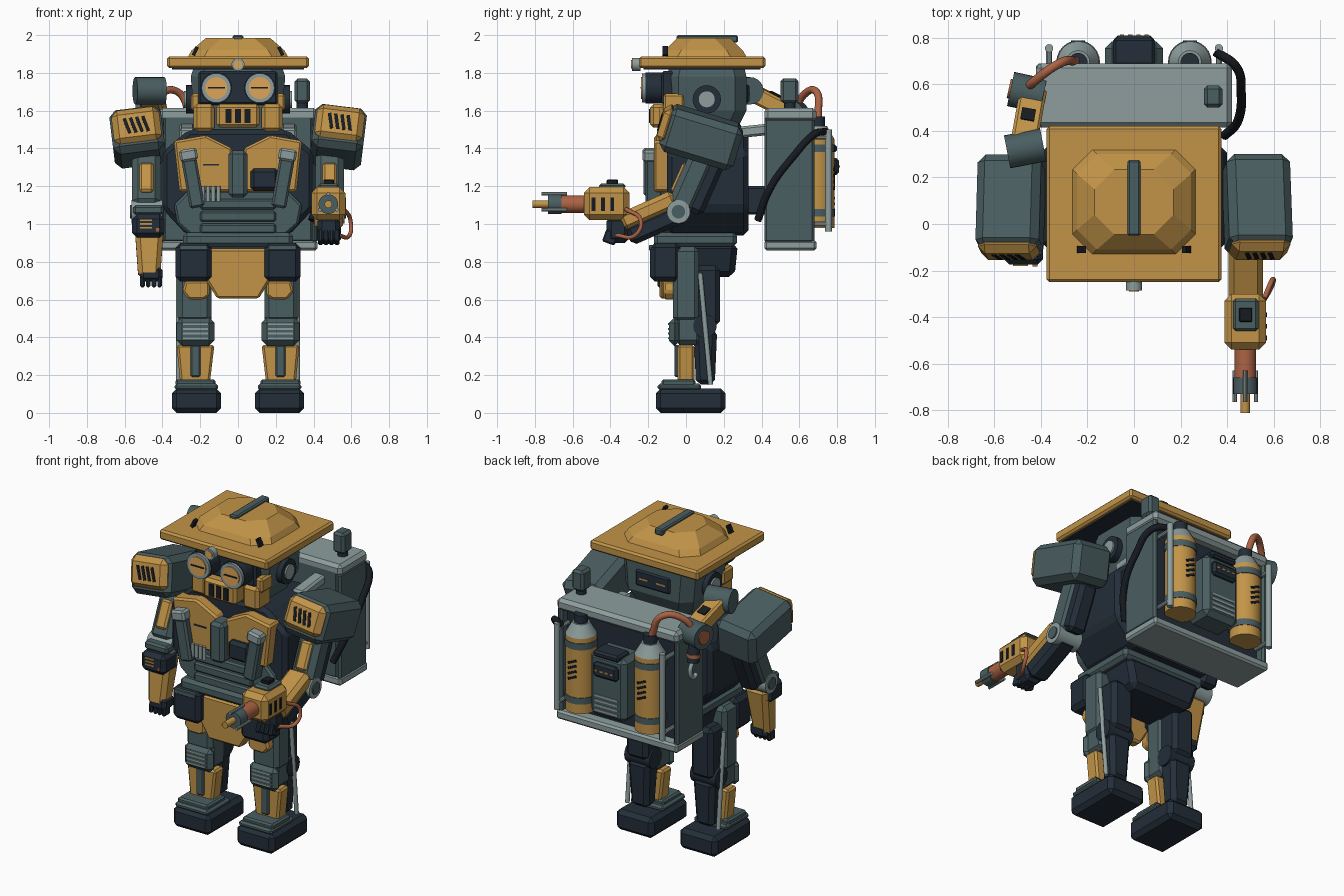
import bpy, bmesh, math
from mathutils import Matrix, Vector, Euler

if "Cube" in bpy.data.objects:
    bpy.data.objects.remove(bpy.data.objects["Cube"])


def material(name, r, g, b):
    m = bpy.data.materials.new(name)
    m.diffuse_color = [(c / 255 / 12.92 if c < 11 else ((c / 255 + 0.055) / 1.055) ** 2.4) for c in (r, g, b)] + [1]
    m.use_nodes = True
    m.node_tree.nodes["Principled BSDF"].inputs["Base Color"].default_value = m.diffuse_color
    return m


ORANGE = material("ochre paint", 194, 148, 72)
SLATE = material("slate metal", 74, 94, 97)
GREY = material("light grey metal", 142, 158, 158)
DARK = material("dark navy", 35, 46, 57)
COPPER = material("copper", 172, 99, 68)
AMBER = material("amber glass", 222, 166, 88)
BLACK = material("black rubber", 22, 27, 33)
ID = Matrix.Identity(4)


def finish(name, bm, mat, M=ID, bevel=0, smooth=False):
    bmesh.ops.recalc_face_normals(bm, faces=bm.faces)
    if bevel:
        bmesh.ops.bevel(bm, geom=bm.edges[:], offset=bevel, segments=1, affect='EDGES', clamp_overlap=True)
    bm.transform(M)
    bmesh.ops.recalc_face_normals(bm, faces=bm.faces)
    me = bpy.data.meshes.new(name)
    bm.to_mesh(me)
    bm.free()
    me.materials.append(mat)
    if smooth:
        me.shade_smooth()
        me.set_sharp_from_angle(angle=math.radians(35))
    ob = bpy.data.objects.new(name, me)
    bpy.context.collection.objects.link(ob)
    return ob


def place(c, rot=(0, 0, 0)):
    return Matrix.Translation(c) @ Euler([math.radians(a) for a in rot]).to_matrix().to_4x4()


def box(name, c, size, mat, rot=(0, 0, 0), bevel=0.012, M=ID, taper=(1, 1)):
    """Box with bevelled edges; taper scales the lower end."""
    bm = bmesh.new()
    bmesh.ops.create_cube(bm, size=1)
    for v in bm.verts:
        if v.co.z < 0:
            v.co.x *= taper[0]
            v.co.y *= taper[1]
        v.co = Vector([a * b for a, b in zip(v.co, size)])
    return finish(name, bm, mat, M @ place(c, rot), bevel)


def span(name, x, y, z, mat, **k):
    """Box given by its limits on each axis."""
    return box(name, [(a + b) / 2 for a, b in (x, y, z)], [abs(b - a) for a, b in (x, y, z)], mat, **k)


def prism(name, pts, lo, hi, axis, mat, bevel=0.012):
    """Profile in (x, z) pushed along y, or in (y, z) pushed along x."""
    bm = bmesh.new()
    rings = [[bm.verts.new((p[0], d, p[1]) if axis == 'y' else (d, p[0], p[1])) for p in pts] for d in (lo, hi)]
    bm.faces.new(rings[0])
    bm.faces.new(rings[1])
    n = len(pts)
    for i in range(n):
        j = (i + 1) % n
        bm.faces.new((rings[0][i], rings[0][j], rings[1][j], rings[1][i]))
    return finish(name, bm, mat, ID, bevel)


def rod(name, a, b, r, mat, r2=None, n=24):
    a, b = Vector(a), Vector(b)
    bm = bmesh.new()
    bmesh.ops.create_cone(bm, cap_ends=True, segments=n, radius1=r, radius2=r if r2 is None else r2, depth=(b - a).length)
    M = Matrix.Translation((a + b) / 2) @ (b - a).to_track_quat('Z', 'Y').to_matrix().to_4x4()
    return finish(name, bm, mat, M, 0, n > 10)


def hose(name, pts, r, mat):
    cu = bpy.data.curves.new(name, 'CURVE')
    cu.dimensions, cu.bevel_depth, cu.bevel_resolution, cu.use_fill_caps = '3D', r, 3, True
    sp = cu.splines.new('BEZIER')
    sp.bezier_points.add(len(pts) - 1)
    for p, co in zip(sp.bezier_points, pts):
        p.co, p.handle_left_type, p.handle_right_type = co, 'AUTO', 'AUTO'
    cu.materials.append(mat)
    bpy.context.collection.objects.link(bpy.data.objects.new(name, cu))


def loft(name, layers, mat, cut):
    """Stack of cut-corner rectangles: (half x, half y, centre y, z)."""
    bm = bmesh.new()
    rings = []
    for hx, hy, cy, z in layers:
        p = [(hx, -hy + cut), (hx, hy - cut), (hx - cut, hy), (cut - hx, hy), (-hx, hy - cut), (-hx, cut - hy), (cut - hx, -hy), (hx - cut, -hy)]
        rings.append([bm.verts.new((a, b + cy, z)) for a, b in p])
    bm.faces.new(rings[0])
    bm.faces.new(rings[-1])
    for lo, hi in zip(rings, rings[1:]):
        for i in range(8):
            bm.faces.new((lo[i], lo[(i + 1) % 8], hi[(i + 1) % 8], hi[i]))
    return finish(name, bm, mat)


# Hat
span("hat_brim", (-.375, .375), (-.25, .42), (1.825, 1.887), ORANGE)
span("hat_lining", (-.35, .35), (-.225, .395), (1.818, 1.83), DARK, bevel=0)
loft("hat_crown", [(.265, .225, .095, 1.885), (.245, .205, .095, 1.92), (.17, .14, .095, 1.985)], ORANGE, .085)
span("hat_ridge", (-.028, .028), (-.05, .275), (1.96, 2.0), SLATE, bevel=.008)
rod("hat_lamp", (0, -.24, 1.845), (0, -.285, 1.845), .034, GREY)
rod("hat_lamp_lens", (0, -.28, 1.845), (0, -.29, 1.845), .022, AMBER)
for s in (-1, 1):
    box("hat_slot", (s * .226, -.11, 1.915), (.018, .03, .05), BLACK, rot=(0, -s * 25, 0), bevel=0)

# Head
loft("head", [(.19, .18, .09, 1.5), (.235, .21, .11, 1.6), (.25, .21, .11, 1.78), (.235, .2, .11, 1.825)], SLATE, .06)
span("neck", (-.18, .18), (-.06, .24), (1.43, 1.53), SLATE, bevel=.03)
span("brow", (-.21, .21), (-.13, -.05), (1.63, 1.81), DARK)
span("jaw", (-.115, .115), (-.19, -.06), (1.51, 1.635), ORANGE, bevel=.018)
for x in (-.05, 0, .05):
    span("mouth_slot", (x - .016, x + .016), (-.196, -.18), (1.535, 1.61), BLACK, bevel=0)
span("nape_plate", (-.12, .12), (.315, .335), (1.64, 1.74), DARK)
for s in (-1, 1):
    rod("goggle", (s * .115, -.05, 1.72), (s * .115, -.215, 1.72), .083, DARK)
    rod("goggle_rim", (s * .115, -.2, 1.72), (s * .115, -.232, 1.72), .078, GREY)
    rod("goggle_lens", (s * .115, -.22, 1.72), (s * .115, -.238, 1.72), .058, AMBER)
    span("lens_slit", (s * .115 - .045, s * .115 + .045), (-.242, -.236), (1.717, 1.725), BLACK, bevel=0)
    span("cheek_guard", (s * .125, s * .235), (-.14, 0), (1.49, 1.635), ORANGE, bevel=.018)
    span("temple_guard", (s * .2, s * .25), (-.12, -.01), (1.6, 1.69), ORANGE)
    rod("ear", (s * .2, .11, 1.66), (s * .275, .11, 1.66), .075, DARK)
    rod("ear_cap", (s * .27, .11, 1.66), (s * .285, .11, 1.66), .045, GREY)
    span("nape_light", (s * .03, s * .09), (.33, .338), (1.685, 1.695), ORANGE, bevel=0)

# Torso
half = [(.27, .94), (.4, 1.08), (.4, 1.38), (.26, 1.5)]
prism("torso", half + [(-x, z) for x, z in half[::-1]], -.1, .33, 'y', DARK, .025)
half = [(.24, .93), (.32, 1.0), (.34, 1.1), (.26, 1.18)]
prism("abdomen", half + [(-x, z) for x, z in half[::-1]], -.13, .1, 'y', SLATE)
for z in (.975, 1.04, 1.105):
    span("abdomen_slat", (-.2, .2), (-.155, -.1), (z - .028, z + .028), SLATE, bevel=.01)
span("sternum", (-.05, .05), (-.225, -.1), (1.14, 1.39), SLATE, bevel=.02)
for s in (-1, 1):
    prism("chest_plate", [(s * x, z) for x, z in ((.03, 1.17), (.03, 1.4), (.17, 1.47), (.34, 1.44), (.31, 1.17))], -.17, -.05, 'y', ORANGE)
    box("chest_strap", (s * .24, -.17, 1.23), (.08, .09, .29), SLATE, rot=(0, s * 10, 0))
    box("strap_buckle", (s * .262, -.185, 1.365), (.095, .09, .065), GREY, rot=(0, s * 10, 0))
    span("pack_strap", (s * .23, s * .31), (.2, .46), (1.46, 1.52), GREY, rot=(6, 0, 0))
    span("pack_mount", (s * .1, s * .25), (.3, .45), (1.05, 1.2), DARK)
span("chest_screen", (.065, .215), (-.205, -.15), (1.175, 1.295), DARK, bevel=.02)
span("chest_mark", (-.185, -.1), (-.175, -.165), (1.31, 1.318), DARK, bevel=0)
for i in range(4):
    rod("chest_pipe", (-.185 + i * .027, -.185, 1.12), (-.185 + i * .027, -.185, 1.2), .011, GREY, n=12)

# Hips
span("waist", (-.29, .29), (-.17, .27), (.88, .955), SLATE, bevel=.02)
span("pelvis", (-.27, .27), (-.08, .275), (.72, .9), DARK, bevel=.03, taper=(.8, .9))
prism("hip_apron", [(-.18, .87), (.18, .87), (.18, .72), (.11, .605), (-.11, .605), (-.18, .72)], -.14, -.07, 'y', ORANGE)
for s in (-1, 1):
    span("hip_pouch", (s * .14, s * .33), (-.19, -.03), (.695, .9), DARK, bevel=.025)
    span("pouch_flap", (s * .16, s * .31), (-.196, -.16), (.86, .89), SLATE, bevel=.004)

# Legs
for s in (-1, 1):
    x = s * .225
    span("thigh", (s * .14, s * .32), (-.07, .07), (.48, .88), SLATE, bevel=.025)
    prism("thigh_guard", [(s * a, z) for a, z in ((.15, .62), (.18, .6), (.26, .6), (.295, .64), (.28, .7), (.15, .7))], -.12, -.05, 'y', ORANGE)
    span("thigh_back", (s * .15, s * .3), (.04, .18), (.46, .78), DARK, bevel=.025)
    span("knee", (s * .14, s * .31), (-.06, .08), (.36, .53), SLATE, bevel=.025)
    span("knee_pad", (s * .125, s * .325), (-.09, -.03), (.355, .505), SLATE, bevel=.028)
    for i in range(4):
        span("knee_stripe", (x - .065, x + .065), (-.096, -.08), (.39 + i * .025, .4 + i * .025), GREY, bevel=0)
    rod("knee_joint", (s * .14, .1, .46), (s * .315, .1, .46), .062, DARK)
    prism("shin", [(s * a, z) for a, z in ((.15, .15), (.305, .15), (.325, .36), (.125, .36))], -.045, .045, 'y', ORANGE)
    span("shin_strip", (x - .026, x + .026), (-.062, -.03), (.19, .36), SLATE, bevel=.008)
    span("calf", (s * .15, s * .3), (.04, .165), (.15, .44), DARK, bevel=.025, taper=(.8, .8))
    rod("leg_piston", (s * .315, .075, .74), (s * .315, .13, .15), .013, GREY, n=12)
    span("foot", (s * .09, s * .35), (-.16, .21), (0, .128), DARK, bevel=.025)
    span("foot_top", (s * .105, s * .335), (-.15, .08), (.12, .155), SLATE)
    span("ankle", (s * .12, s * .33), (-.13, .05), (.14, .178), SLATE, bevel=.01)

# Shoulders with slotted orange caps, and upper arms
for s, tilt, cz in ((1, -17, 1.46), (-1, -13, 1.46)):
    M = place((s * .53, .08, cz), (tilt, s * 7, 0))
    box("shoulder", (0, 0, 0), (.275, .41, .24), SLATE, bevel=.035, M=M)
    box("shoulder_cap", (0, -.195, .015), (.255, .07, .19), ORANGE, bevel=.032, M=M)
    for i in range(4):
        box("cap_slot", (-.05 + i * .033, -.231, .015), (.018, .006, .085), BLACK, rot=(0, -14, 0), bevel=0, M=M)
    box("upper_arm", (s * .485, .035, 1.235), (.15, .14, .34), SLATE, rot=(-24, 0, 0), bevel=.03)
    box("arm_back", (s * .485, .09, 1.2), (.12, .12, .3), DARK, rot=(-24, 0, 0), bevel=.025)
    box("arm_panel", (s * .485, -.036, 1.245), (.075, .03, .17), ORANGE, rot=(-24, 0, 0), bevel=.012)
    rod("elbow", (s * .4, -.04, 1.065), (s * .565, -.04, 1.065), .062, GREY)
    rod("elbow_cap", (s * .56, -.04, 1.065), (s * .572, -.04, 1.065), .036, SLATE)

# Hanging arm with wrist display
box("left_forearm", (-.47, -.085, .87), (.16, .13, .32), ORANGE, rot=(-8, 0, 0), bevel=.025, taper=(.72, .8))
box("wrist_unit", (-.475, -.1, .99), (.17, .15, .125), DARK, bevel=.025)
box("wrist_band", (-.475, -.08, 1.075), (.16, .12, .05), SLATE)
for z in (.98, 1.0, 1.02):
    span("wrist_line", (-.52, -.455), (-.18, -.17), (z - .004, z + .004), ORANGE, bevel=0)
span("wrist_button", (-.435, -.415), (-.182, -.17), (.96, .98), COPPER, bevel=0)
box("left_palm", (-.46, -.1, .735), (.12, .11, .08), DARK, bevel=.02)
for i in range(4):
    box("left_finger", (-.505 + i * .03, -.12, .695), (.025, .06, .06), DARK, bevel=.008)

# Raised arm with drill tool
box("right_forearm", (.48, -.2, 1.07), (.15, .32, .1), ORANGE, rot=(24, 0, 0), bevel=.025)
box("forearm_core", (.48, -.16, 1.0), (.13, .32, .11), DARK, rot=(24, 0, 0), bevel=.025)
box("right_fist", (.48, -.36, .97), (.12, .12, .14), DARK, bevel=.025)
for i in range(4):
    box("right_finger", (.437 + i * .029, -.4, .93), (.025, .07, .07), DARK, rot=(-20, 0, 0), bevel=.008)
span("tool_body", (.388, .568), (-.54, -.3), (1.02, 1.195), ORANGE, bevel=.03)
span("tool_switch", (.425, .535), (-.46, -.32), (1.185, 1.215), SLATE)
span("tool_button", (.452, .508), (-.42, -.36), (1.21, 1.235), BLACK, bevel=.004)
for y in (-.49, -.44, -.39):
    span("tool_slot", (.564, .572), (y - .01, y + .01), (1.07, 1.14), BLACK, bevel=0)
rod("tool_barrel", (.478, -.53, 1.105), (.478, -.68, 1.105), .046, COPPER)
rod("tool_collar", (.478, -.66, 1.105), (.478, -.73, 1.105), .052, SLATE)
rod("tool_tip", (.478, -.72, 1.105), (.478, -.812, 1.105), .02, ORANGE)
for dx, dz in ((-.046, -.03), (.046, -.03), (0, .055)):
    rod("collar_pin", (.478 + dx, -.63, 1.105 + dz), (.478 + dx, -.765, 1.105 + dz), .01, GREY, n=10)
hose("tool_hose", [(.56, -.32, 1.08), (.595, -.24, 1.02), (.59, -.27, .94), (.53, -.37, .94)], .011, COPPER)

# Backpack
span("pack_body", (-.4, .4), (.415, .62), (.9, 1.58), SLATE, bevel=.015)
span("pack_back", (-.38, .38), (.6, .63), (.92, 1.56), DARK, bevel=0)
span("pack_top", (-.42, .42), (.415, .69), (1.54, 1.615), GREY, bevel=.02)
span("pack_base", (-.42, .42), (.415, .69), (.86, .915), GREY)
span("pack_console", (-.125, .125), (.6, .785), (1.0, 1.4), SLATE, bevel=.03)
span("console_screen", (-.085, .085), (.77, .81), (1.26, 1.35), DARK, bevel=.015)
span("console_cap", (-.09, .09), (.68, .8), (1.38, 1.42), DARK)
for i in range(4):
    span("console_vent", (-.08, .08), (.783, .79), (1.04 + i * .03, 1.053 + i * .03), GREY, bevel=0)
    span("screen_light", (-.06 + i * .035, -.042 + i * .035), (.807, .814), (1.3, 1.31), ORANGE, bevel=0)
for s in (-1, 1):
    x = s * .24
    span("pack_side", (s * .385, s * .418), (.415, .68), (.9, 1.56), SLATE)
    rod("tank", (x, .695, .98), (x, .695, 1.45), .09, ORANGE)
    for z in (1.06, 1.4):
        rod("tank_band", (x, .695, z - .02), (x, .695, z + .02), .094, SLATE)
    rod("tank_shoulder", (x, .695, 1.45), (x, .695, 1.52), .09, GREY, r2=.05)
    rod("tank_valve", (x, .695, 1.5), (x, .695, 1.57), .04, DARK)
    for i in range(4):
        box("tank_slash", (x, .784, 1.2 + i * .033), (.06, .008, .014), BLACK, rot=(0, 25, 0), bevel=0)
    rod("pack_rail", (s * .365, .755, .96), (s * .365, .755, 1.5), .018, GREY, n=12)
    for z in (1.0, 1.46):
        rod("rail_bracket", (s * .365, .64, z), (s * .365, .755, z), .013, GREY, n=10)
span("pack_beacon", (.3, .38), (.5, .595), (1.64, 1.77), SLATE, bevel=.015)
rod("beacon_post", (.34, .55, 1.6), (.34, .55, 1.65), .03, DARK)
hose("black_hose", [(.35, .74, 1.49), (.435, .68, 1.475), (.46, .57, 1.36), (.445, .44, 1.18), (.39, .38, 1.02)], .02, BLACK)
hose("copper_hose", [(-.25, .7, 1.56), (-.32, .69, 1.7), (-.42, .62, 1.68), (-.47, .57, 1.57)], .02, COPPER)

# Folding tool arm on the pack
rod("fold_pivot", (-.39, .55, 1.58), (-.53, .58, 1.58), .075, SLATE)
rod("fold_pivot_cap", (-.52, .578, 1.58), (-.538, .582, 1.58), .042, COPPER)
box("fold_link", (-.455, .45, 1.645), (.115, .28, .09), ORANGE, rot=(-27, 0, -10))
box("fold_window", (-.455, .47, 1.686), (.06, .055, .014), BLACK, rot=(-27, 0, -10), bevel=0)
rod("fold_knuckle", (-.39, .34, 1.705), (-.545, .31, 1.705), .072, SLATE)
rod("claw_wrist", (-.47, .59, 1.53), (-.47, .6, 1.42), .035, DARK)
rod("claw_ring", (-.47, .594, 1.47), (-.47, .596, 1.45), .04, COPPER)
hose("claw_hook", [(-.47, .6, 1.43), (-.47, .63, 1.37), (-.47, .6, 1.32), (-.47, .57, 1.33)], .013, GREY)
